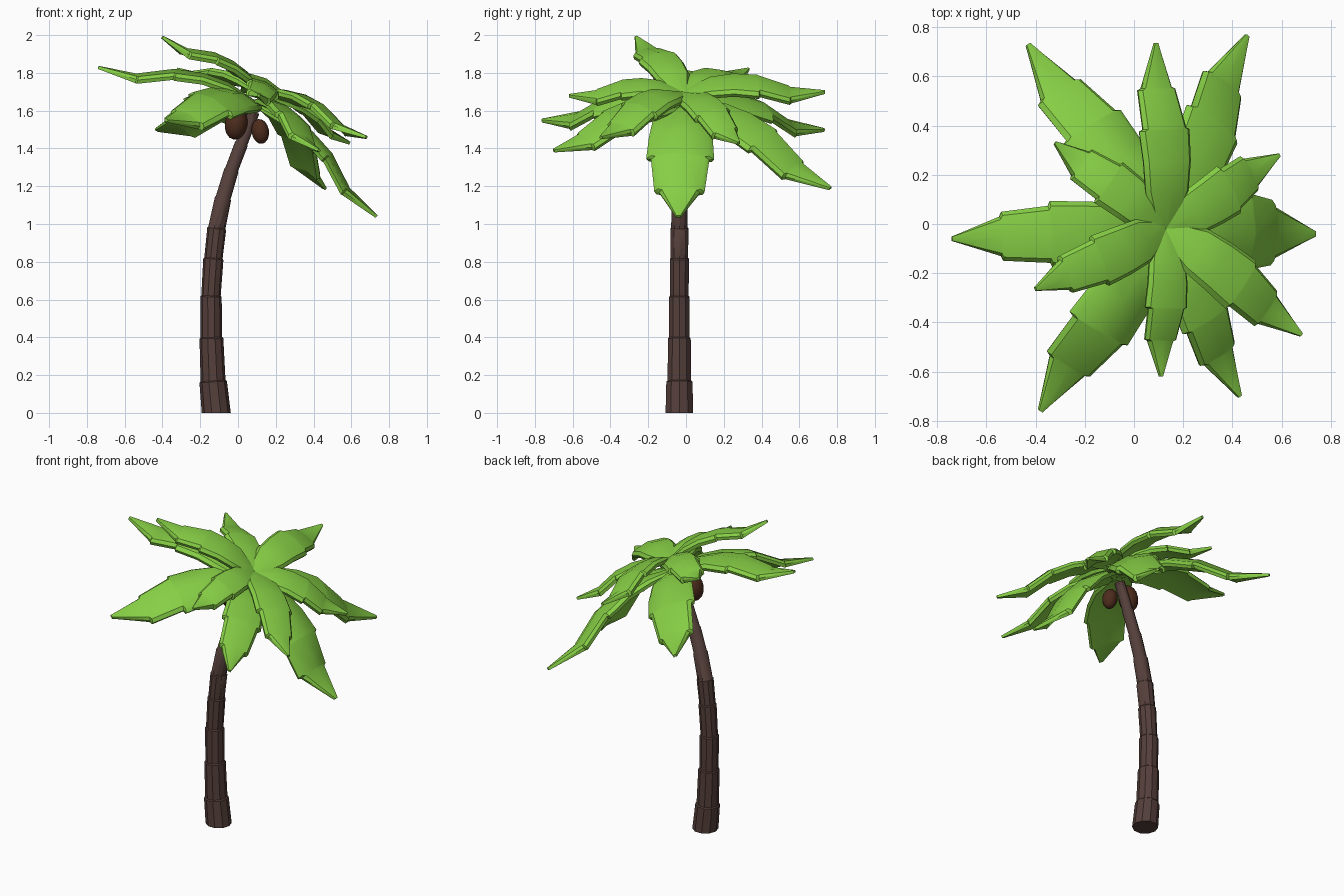
import bpy, bmesh, math
from mathutils import Vector

if "Cube" in bpy.data.objects:
    bpy.data.objects.remove(bpy.data.objects["Cube"])


def material(name, rgb):
    m = bpy.data.materials.new(name)
    m.diffuse_color = (*rgb, 1)
    m.use_nodes = True
    m.node_tree.nodes["Principled BSDF"].inputs["Base Color"].default_value = m.diffuse_color
    return m


GREEN = material("leaf_green", (0.24, 0.62, 0.06))
BARK = material("bark_brown", (0.09, 0.05, 0.043))
NUT = material("nut_brown", (0.075, 0.025, 0.012))


def loft(name, rings, mat, angle=35):
    """Skin a list of equal-length point rings and cap both ends."""
    bm = bmesh.new()
    loops = [[bm.verts.new(p) for p in ring] for ring in rings]
    n = len(loops[0])
    for a, b in zip(loops, loops[1:]):
        for i in range(n):
            j = (i + 1) % n
            bm.faces.new((a[i], a[j], b[j], b[i]))
    bm.faces.new(loops[0])
    bm.faces.new(loops[-1])
    bmesh.ops.recalc_face_normals(bm, faces=bm.faces)
    me = bpy.data.meshes.new(name)
    bm.to_mesh(me)
    bm.free()
    ob = bpy.data.objects.new(name, me)
    bpy.context.collection.objects.link(ob)
    me.materials.append(mat)
    bpy.context.view_layer.objects.active = ob
    ob.select_set(True)
    bpy.ops.object.shade_smooth_by_angle(angle=math.radians(angle))
    ob.select_set(False)
    return ob


# Trunk: bent, stepped segments (x, z, radius)
path = [(-.115, 0, .077), (-.132, .17, .068), (-.141, .4, .059), (-.143, .62, .053),
        (-.13, .82, .050), (-.112, .98, .047), (-.078, 1.14, .041), (-.033, 1.29, .036),
        (.02, 1.43, .033), (.085, 1.6, .03)]
pts = [Vector((x, -.035, z)) for x, z, r in path]
rings = []


def trunk_ring(p, d, r):
    u = Vector((0, 1, 0))
    v = d.cross(u)
    return [p + r * (math.cos(a) * u + math.sin(a) * v)
            for a in (math.tau * (k + .5) / 10 for k in range(10))]


for i in range(len(pts) - 1):
    d = (pts[i + 1] - pts[max(i - 1, 0)]).normalized() if i else Vector((0, 0, 1))
    d2 = (pts[min(i + 2, len(pts) - 1)] - pts[i]).normalized()
    rings.append(trunk_ring(pts[i], d, path[i][2] * (.97 if i else 1)))
    rings.append(trunk_ring(pts[i + 1] - d2 * .006, d2, path[i + 1][2] * 1.07))
loft("trunk", rings, BARK)

# Leaves: stepped, arched blades spreading from a tilted crown
AXIS = Vector((.46, 0, .89)).normalized()
STEPS = [(0, .3), (.2, .85), (.36, .94), (.53, 1), (.54, .86), (.75, .74),
         (.76, .6), (.94, .2), (1, .07)]
BULGE = [(0, 0), (.2, .07), (.36, .09), (.54, .075), (.76, -.005), (1, 0)]


def bulge_at(t):
    for (a, u), (b, v) in zip(BULGE, BULGE[1:]):
        if t <= b:
            return u + (v - u) * (t - a) / (b - a)
    return 0


def leaf(name, base, tip, width):
    tip = Vector(tip)
    along = tip - base
    side = AXIS.cross(along).normalized()
    up = along.cross(side).normalized()
    rings = []
    for t, w in STEPS:
        c = base + along * t + up * bulge_at(t) * along.length
        hw = width * w
        thick = .036 * min(1, .35 + w)
        top = [c + side * hw * s + up * (thick * e - .22 * hw * s * s)
               for s, e in ((-1, .15), (-.85, .5), (0, .5), (.85, .5), (1, .15))]
        low = [c + side * hw * s - up * (thick * .5 + .22 * hw * s * s)
               for s in (.93, 0, -.93)]
        rings.append(top + low)
    loft(name, rings, GREEN)


lower = [((-.74, -.06, 1.83), .135), ((-.43, .73, 1.50), .15), ((.46, .765, 1.19), .14),
         ((.735, -.04, 1.04), .18), ((.43, -.70, 1.39), .125), ((-.38, -.76, 1.55), .15)]
upper = [((-.40, -.265, 1.99), .11), ((.11, -.62, 1.68), .095), ((.68, -.45, 1.46), .12),
         ((.59, .28, 1.43), .11), ((.09, .735, 1.70), .115), ((-.32, .33, 1.82), .105)]
centre = Vector((.125, -.02, 1.69))
for label, group, drop in (("lower", lower, .06), ("upper", upper, 0)):
    for i, (tip, w) in enumerate(group):
        leaf(f"{label}_leaf_{i + 1}", centre - AXIS * drop, tip, w)

# Coconuts
for i, (p, r, h, tilt) in enumerate([((-.01, -.065, 1.53), .06, .084, .15),
                                     ((.118, -.08, 1.49), .046, .066, -.15)]):
    bpy.ops.mesh.primitive_uv_sphere_add(segments=12, ring_count=8, radius=1, location=p,
                                         rotation=(0, tilt, 0))
    ob = bpy.context.object
    ob.name = f"coconut_{i + 1}"
    ob.scale = (r, r, h)
    ob.data.materials.append(NUT)
    bpy.ops.object.shade_smooth()
    ob.select_set(False)
